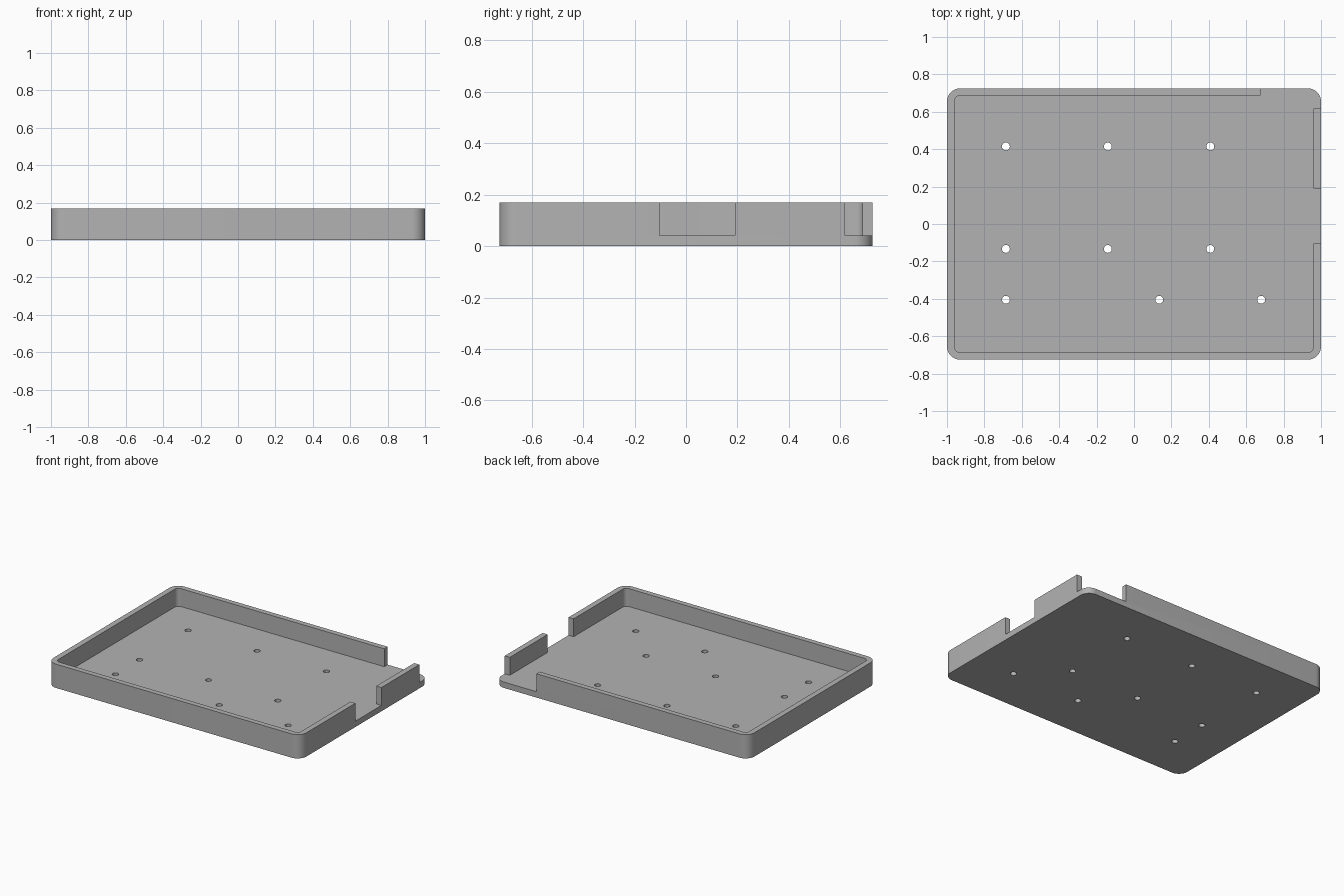
import bpy, bmesh, math

if "Cube" in bpy.data.objects:
    bpy.data.objects.remove(bpy.data.objects["Cube"], do_unlink=True)

HALF_X, HALF_Y = 1.0, 0.725
HEIGHT, FLOOR = 0.17, 0.042
IN_X, IN_Y = 0.96, 0.687
OUT_R, IN_R = 0.07, 0.03

grey = bpy.data.materials.new("plain grey")
grey.use_nodes = True
colour = (0.45, 0.45, 0.45, 1)
grey.diffuse_color = colour
grey.node_tree.nodes["Principled BSDF"].inputs["Base Color"].default_value = colour


def corner(sx, sy, hx, hy, r, start, steps=10):
    """Quarter circle at one corner of a rectangle, counter-clockwise."""
    cx, cy = sx * (hx - r), sy * (hy - r)
    angles = [math.radians(start + 90 * i / steps) for i in range(steps + 1)]
    return [(cx + r * math.cos(a), cy + r * math.sin(a)) for a in angles]


def prism(name, outline, z0, z1):
    """Extrude a flat outline between two heights."""
    bm = bmesh.new()
    face = bm.faces.new([bm.verts.new((x, y, z0)) for x, y in outline])
    top = bmesh.ops.extrude_face_region(bm, geom=[face])["geom"]
    bmesh.ops.translate(bm, vec=(0, 0, z1 - z0),
                        verts=[v for v in top if isinstance(v, bmesh.types.BMVert)])
    bmesh.ops.recalc_face_normals(bm, faces=bm.faces)
    mesh = bpy.data.meshes.new(name)
    bm.to_mesh(mesh)
    bm.free()
    mesh.materials.append(grey)
    obj = bpy.data.objects.new(name, mesh)
    bpy.context.collection.objects.link(obj)
    return obj


def cut(target, cutter):
    """Subtract the cutter and remove it."""
    bpy.context.view_layer.objects.active = target
    mod = target.modifiers.new("cut", "BOOLEAN")
    mod.operation, mod.solver, mod.object = "DIFFERENCE", "EXACT", cutter
    bpy.ops.object.modifier_apply(modifier=mod.name)
    bpy.data.objects.remove(cutter, do_unlink=True)


# Tray body with rounded corners
quarters = [(1, 1, 0), (-1, 1, 90), (-1, -1, 180), (1, -1, 270)]
tray = prism("tray", [p for sx, sy, a in quarters
                      for p in corner(sx, sy, HALF_X, HALF_Y, OUT_R, a)], 0, HEIGHT)

# Pocket, with the side opening and the open back corner in one outline
FAR = 1.2
pocket = [(IN_X, -0.103), (FAR, -0.103), (FAR, 0.19), (IN_X, 0.19),
          (IN_X, 0.618), (FAR, 0.618), (FAR, FAR), (0.675, FAR), (0.675, IN_Y)]
for sx, sy, a in quarters[1:]:
    pocket += corner(sx, sy, IN_X, IN_Y, IN_R, a)
cut(tray, prism("pocket_cutter", pocket, FLOOR, HEIGHT + 0.1))

# Screw holes through the floor
rows = {0.415: (-0.685, -0.14, 0.408),
        -0.133: (-0.685, -0.14, 0.408),
        -0.405: (-0.685, 0.135, 0.68)}
for y, xs in rows.items():
    for x in xs:
        ring = [(x + 0.021 * math.cos(math.tau * i / 24),
                 y + 0.021 * math.sin(math.tau * i / 24)) for i in range(24)]
        cut(tray, prism("hole_cutter", ring, -0.1, HEIGHT))

# Smooth corners, sharp edges
bpy.ops.object.select_all(action="DESELECT")
tray.select_set(True)
bpy.context.view_layer.objects.active = tray
bpy.ops.object.shade_smooth_by_angle(angle=math.radians(30))
